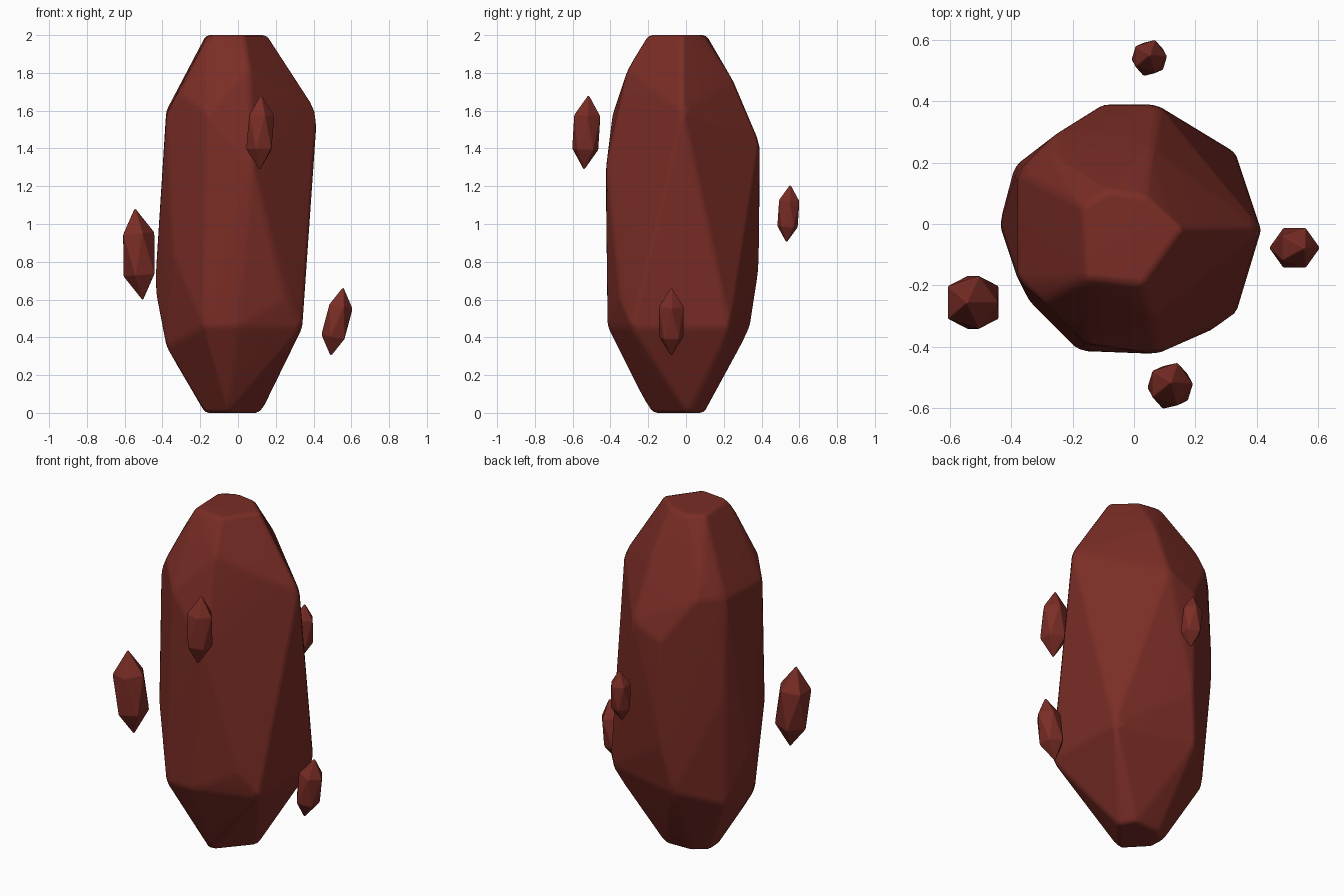
import bpy, bmesh
from mathutils import Vector, Matrix

if "Cube" in bpy.data.objects:
    bpy.data.objects.remove(bpy.data.objects["Cube"])

mat = bpy.data.materials.new("dark_red_stone")
mat.diffuse_color = (0.195, 0.026, 0.019, 1)
mat.use_nodes = True
mat.node_tree.nodes["Principled BSDF"].inputs["Base Color"].default_value = mat.diffuse_color


def add_object(name, bm, bevel):
    """Link the mesh with softly rounded edges."""
    mesh = bpy.data.meshes.new(name)
    bm.to_mesh(mesh)
    bm.free()
    mesh.materials.append(mat)
    ob = bpy.data.objects.new(name, mesh)
    bpy.context.collection.objects.link(ob)
    bev = ob.modifiers.new("soft_edges", 'BEVEL')
    bev.width = bevel
    bev.segments = 2
    bev.limit_method = 'ANGLE'
    bev.angle_limit = 0.1
    for f in mesh.polygons:
        f.use_smooth = True
    ob.modifiers.new("normals", 'WEIGHTED_NORMAL')


# Main boulder: convex hull of its corners
top = [(-.17, .06, 2), (-.08, .11, 2), (.04, .09, 2), (.16, -.02, 2), (.03, -.2, 2), (-.16, -.18, 2)]
upper = [(.42, -.02, 1.6), (.08, .39, 1.43), (-.1, .39, 1.35), (-.26, .29, 1.6), (-.38, .17, 1.6),
         (-.38, -.18, 1.58), (-.16, -.39, 1.58), (.06, -.31, 1.82), (.08, -.425, 1.3),
         (.06, .25, 1.76), (-.26, .22, 1.73), (-.3, -.25, 1.69), (-.2, -.22, 1.87)]
lower = [(.34, -.285, .45), (.335, .235, .45), (-.1, .385, .74), (-.15, .34, .45), (-.36, .14, .36),
         (-.39, .19, 1.05), (-.44, 0, .66), (-.38, -.1, .35), (-.345, -.25, .85),
         (-.18, -.415, .46), (.0, -.415, .46), (.25, -.35, .6)]
base = [(-.175, .03, 0), (-.1, .09, 0), (.07, .095, 0), (.12, .01, 0), (-.05, -.185, 0), (-.17, -.06, 0)]
bm = bmesh.new()
for p in top + upper + lower + base:
    bm.verts.new(p)
bmesh.ops.convex_hull(bm, input=bm.verts)
bmesh.ops.delete(bm, geom=[v for v in bm.verts if not v.link_faces], context='VERTS')
bmesh.ops.dissolve_limit(bm, angle_limit=0.03, verts=bm.verts, edges=bm.edges)
bmesh.ops.recalc_face_normals(bm, faces=bm.faces)
add_object("boulder", bm, 0.022)


# Floating shards: stretched icosahedra, leaning along their half axis
def shard(name, centre, half_axis, r):
    axis = Vector(half_axis)
    bm = bmesh.new()
    bmesh.ops.create_icosphere(bm, subdivisions=1, radius=1)
    bm.transform(Matrix.Translation(centre)
                 @ Vector((0, 0, 1)).rotation_difference(axis).to_matrix().to_4x4()
                 @ Matrix.Diagonal((r, r, axis.length + .006, 1)))
    add_object(name, bm, 0.004)


shard("left_shard", (-.525, -.256, .84), (-.02, 0, .24), .102)
shard("front_shard", (.118, -.528, 1.485), (.003, .012, .195), .082)
shard("right_shard", (.524, -.078, .483), (.033, 0, .178), .077)
shard("back_shard", (.05, .542, 1.055), (.002, .01, .15), .064)
